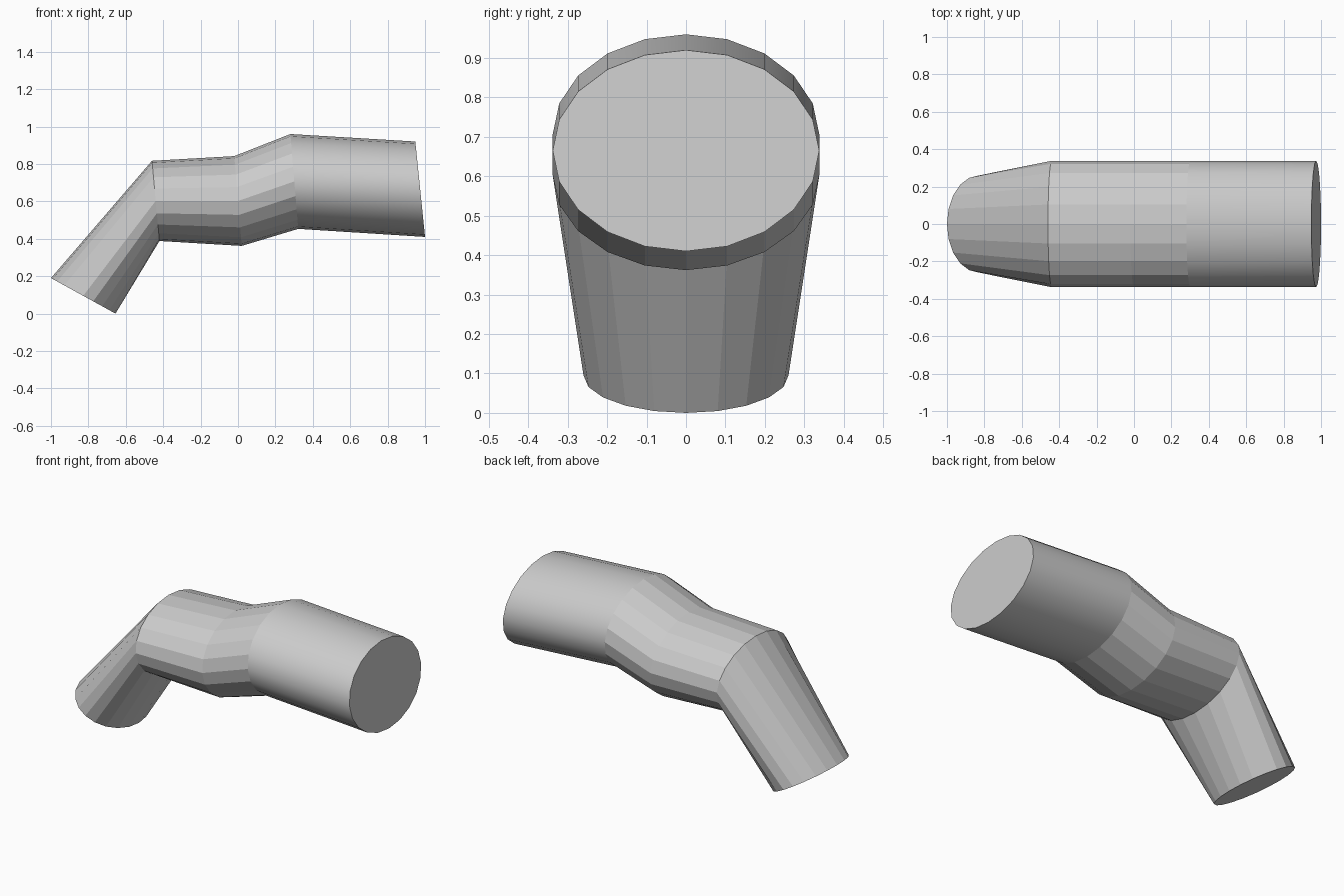
import bpy, bmesh
from math import sin, cos, tau
from mathutils import Vector

if "Cube" in bpy.data.objects:
    bpy.data.objects.remove(bpy.data.objects["Cube"])

SIDES = 20

# Cross-sections: top point (x, z), bottom point (x, z), half width in y
SECTIONS = [
    ((-1.0, 0.19), (-0.655, 0.0), 0.26),
    ((-0.46, 0.817), (-0.42, 0.388), 0.338),
    ((-0.02, 0.842), (0.02, 0.362), 0.338),
    ((0.28, 0.96), (0.322, 0.453), 0.338),
    ((0.948, 0.92), (1.0, 0.41), 0.338),
]


def ring(bm, top, bottom, half_width):
    t, b = Vector((top[0], 0, top[1])), Vector((bottom[0], 0, bottom[1]))
    centre, up = (t + b) / 2, (t - b) / 2
    side = Vector((0, half_width, 0))
    return [bm.verts.new(centre + up * cos(tau * i / SIDES) + side * sin(tau * i / SIDES))
            for i in range(SIDES)]


# Bent tube lofted through the sections, with closed ends
bm = bmesh.new()
rings = [ring(bm, *s) for s in SECTIONS]
for n, (a, b) in enumerate(zip(rings, rings[1:])):
    for i in range(SIDES):
        j = (i + 1) % SIDES
        face = bm.faces.new((a[i], a[j], b[j], b[i]))
        face.smooth = n == len(rings) - 2   # only the straight end sleeve is smooth
bm.faces.new(rings[0])
bm.faces.new(rings[-1])
bmesh.ops.recalc_face_normals(bm, faces=bm.faces)

# Sharp rims keep the sleeve shading clean
for r in rings[-2:]:
    for i in range(SIDES):
        bm.edges.get((r[i], r[(i + 1) % SIDES])).smooth = False

mesh = bpy.data.meshes.new("bent_tube")
bm.to_mesh(mesh)
bm.free()
bpy.context.collection.objects.link(bpy.data.objects.new("bent_tube", mesh))
